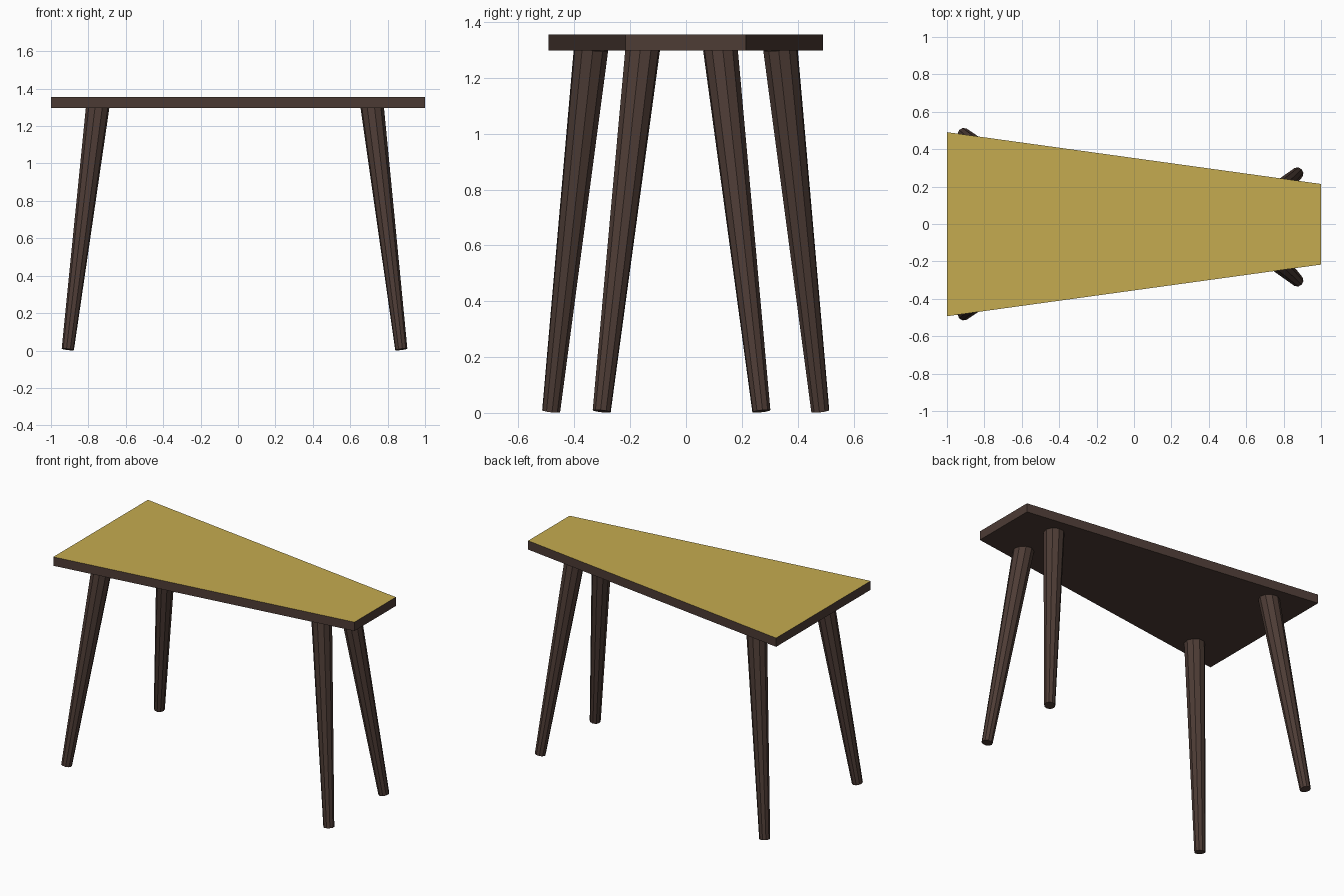
import bpy, bmesh
from mathutils import Vector

if "Cube" in bpy.data.objects:
    bpy.data.objects.remove(bpy.data.objects["Cube"])


def material(name, color):
    m = bpy.data.materials.new(name)
    m.diffuse_color = (*color, 1)
    m.use_nodes = True
    m.node_tree.nodes["Principled BSDF"].inputs["Base Color"].default_value = m.diffuse_color
    return m


wood = material("dark_wood", (0.075, 0.045, 0.036))
yellow = material("yellow_top", (0.56, 0.41, 0.08))


def add_object(name, bm, mats):
    me = bpy.data.meshes.new(name)
    bm.to_mesh(me)
    bm.free()
    for m in mats:
        me.materials.append(m)
    ob = bpy.data.objects.new(name, me)
    bpy.context.collection.objects.link(ob)
    return ob


# tapered tabletop slab with a coloured upper face
bm = bmesh.new()
outline = [(-1, -0.493), (1, -0.217), (1, 0.214), (-1, 0.491)]
base = bm.faces.new([bm.verts.new((x, y, 1.297)) for x, y in outline])
ext = bmesh.ops.extrude_face_region(bm, geom=[base])["geom"]
bmesh.ops.translate(bm, vec=(0, 0, 0.058),
                    verts=[v for v in ext if isinstance(v, bmesh.types.BMVert)])
bmesh.ops.recalc_face_normals(bm, faces=bm.faces)
for f in bm.faces:
    f.material_index = 1 if f.normal.z > 0.9 else 0
add_object("tabletop", bm, [wood, yellow])


# splayed leg: tapered cone whose ends are square to its axis
def leg(name, foot, top):
    foot, top = Vector(foot), Vector(top)
    axis = top - foot
    bm = bmesh.new()
    bmesh.ops.create_cone(bm, cap_ends=True, segments=10, radius1=0.033,
                          radius2=0.063, depth=axis.length)
    ob = add_object(name, bm, [wood])
    ob.rotation_mode = 'QUATERNION'
    ob.rotation_quaternion = axis.to_track_quat('Z', 'Y')
    ob.location = (foot + top) / 2


leg("wide_end_front_leg", (-0.91, -0.483, 0.006), (-0.75, -0.34, 1.305))
leg("wide_end_back_leg", (-0.91, 0.481, 0.006), (-0.75, 0.338, 1.305))
leg("narrow_end_front_leg", (0.873, -0.302, 0.006), (0.717, -0.155, 1.305))
leg("narrow_end_back_leg", (0.873, 0.27, 0.006), (0.717, 0.123, 1.305))
